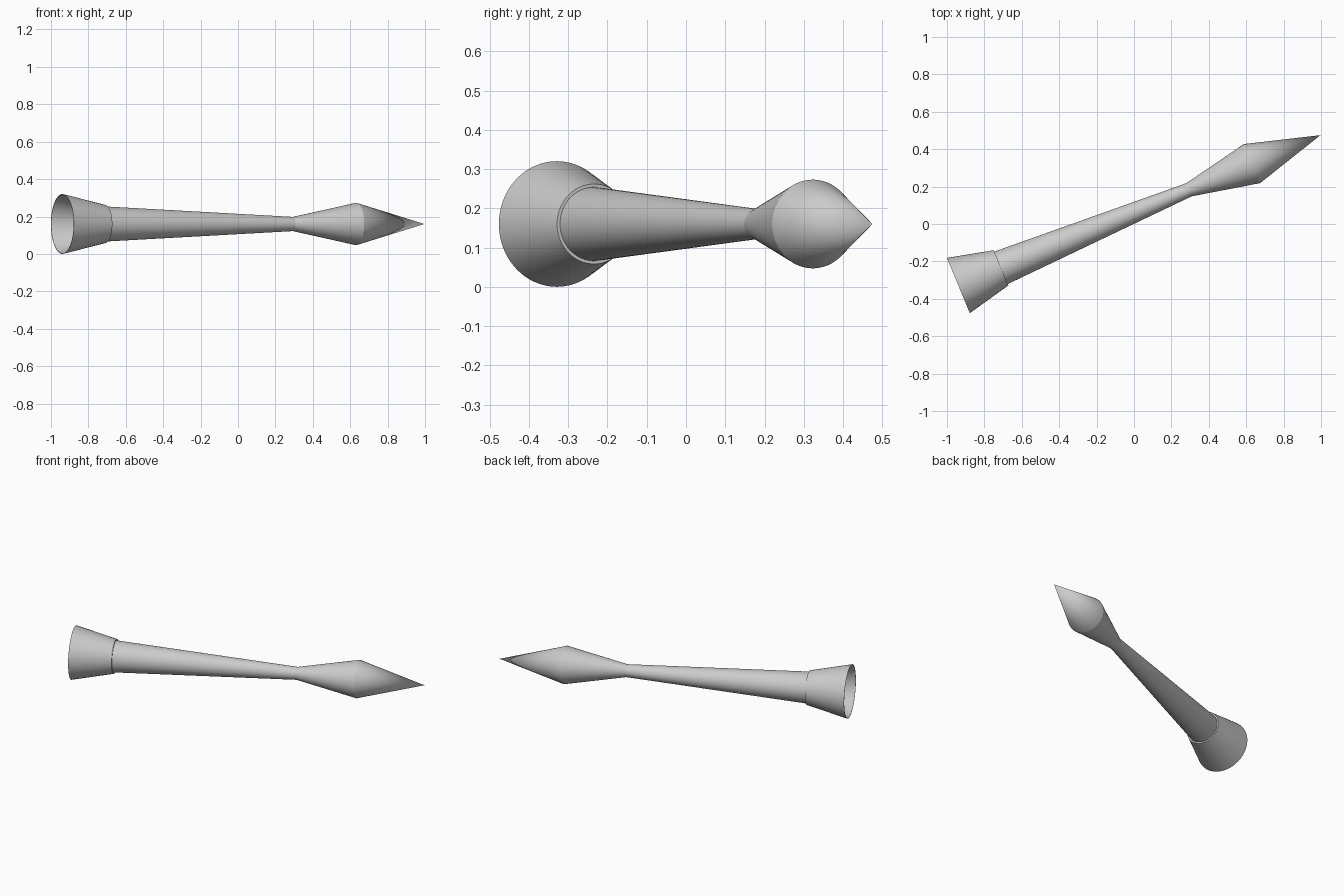
import bpy, bmesh, math
from mathutils import Matrix

if "Cube" in bpy.data.objects:
    bpy.data.objects.remove(bpy.data.objects["Cube"])

SEGMENTS = 64
BUTT = (-0.939, -0.329, 0.16)
TIP = (0.997, 0.475, 0.16)
ANGLE = math.atan2(TIP[1] - BUTT[1], TIP[0] - BUTT[0])
LENGTH = math.hypot(TIP[0] - BUTT[0], TIP[1] - BUTT[1])
PLACE = Matrix.Translation(BUTT) @ Matrix.Rotation(ANGLE, 4, 'Z')


def lathe(name, profile):
    """Spin (distance, radius) points around the long axis."""
    bm = bmesh.new()
    verts = [bm.verts.new((d, 0, r)) for d, r in profile]
    edges = [bm.edges.new(pair) for pair in zip(verts, verts[1:])]
    bmesh.ops.spin(bm, geom=verts + edges, cent=(0, 0, 0), axis=(1, 0, 0),
                   angle=math.tau, steps=SEGMENTS)
    bmesh.ops.remove_doubles(bm, verts=bm.verts, dist=1e-5)
    bmesh.ops.recalc_face_normals(bm, faces=bm.faces)
    bm.transform(PLACE)
    mesh = bpy.data.meshes.new(name)
    bm.to_mesh(mesh)
    bm.free()
    obj = bpy.data.objects.new(name, mesh)
    bpy.context.collection.objects.link(obj)
    bpy.ops.object.select_all(action='DESELECT')
    obj.select_set(True)
    bpy.context.view_layer.objects.active = obj
    bpy.ops.object.shade_smooth_by_angle(angle=math.radians(14))
    return obj


# Hollow flared end, thin wall open at the back
lathe("flared_socket", [(0.247, 0.09), (0.247, 0.102), (0, 0.16),
                        (0, 0.157), (0.244, 0.099), (0.244, 0.09)])

# Tapering shaft, closed where it meets the socket
lathe("shaft", [(0.245, 0), (0.245, 0.094), (1.335, 0.038)])

# Double-cone pointed head
lathe("pointed_head", [(1.335, 0.038), (1.70, 0.113), (LENGTH, 0)])
